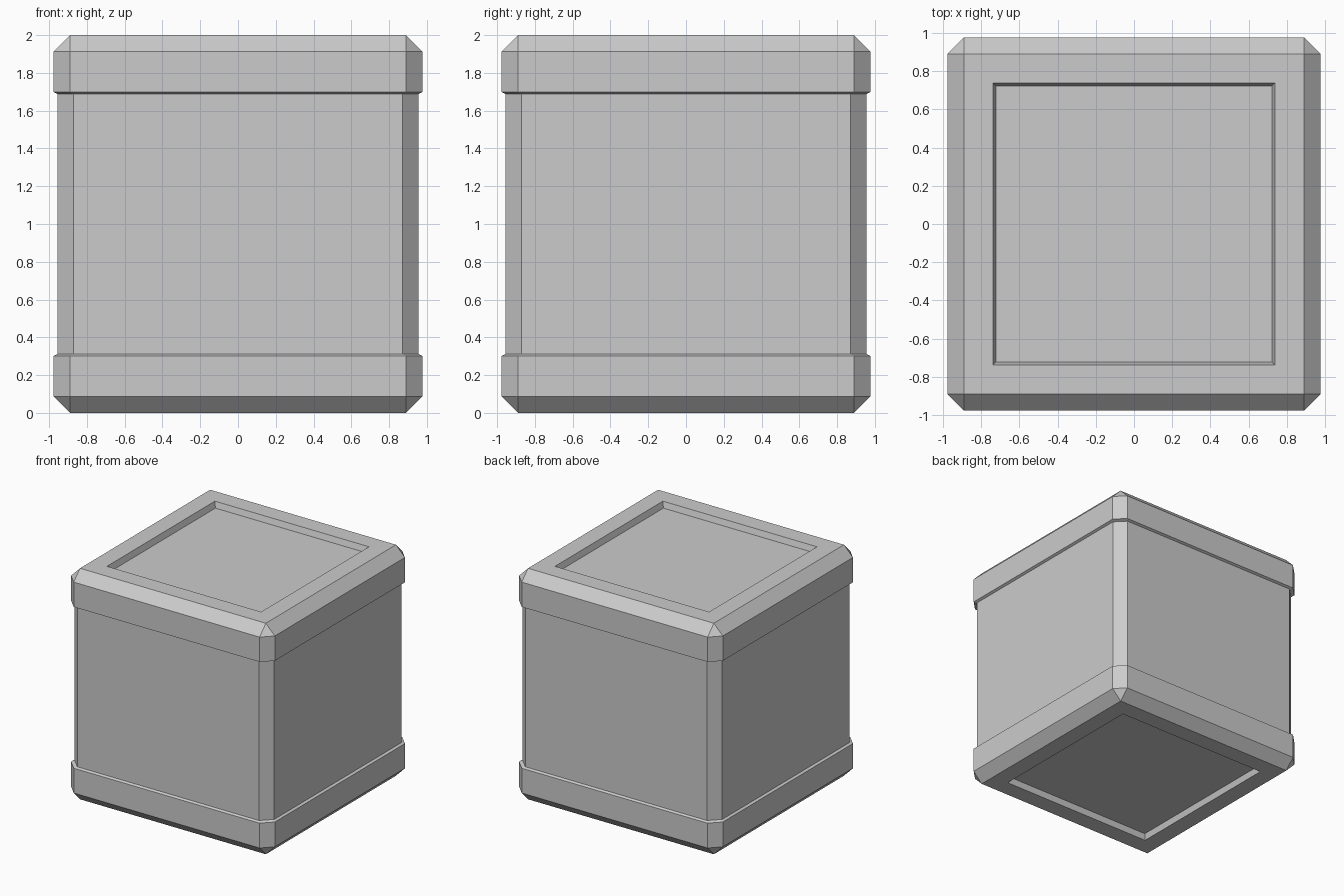
import bpy, bmesh

if "Cube" in bpy.data.objects:
    bpy.data.objects.remove(bpy.data.objects["Cube"])

# Half profile from the recessed bottom panel up to the band's top edge:
# (z, half width, half length of the flat side); equal values give a square ring
LOWER = [
    (0.05, 0.722, 0.722),    # recessed panel
    (0.0, 0.738, 0.738),     # recess rim
    (0.0, 0.89, 0.89),       # end face edge
    (0.087, 0.976, 0.89),    # chamfer
    (0.302, 0.976, 0.89),    # band
    (0.312, 0.956, 0.87),    # small ledge to the body
]
# Mirror the profile about mid height
PROFILE = LOWER + [(2.0 - z, h, f) for z, h, f in reversed(LOWER)]


def ring(bm, z, h, f):
    """Square ring with chamfered corners, counter-clockwise."""
    pts = [(f, -h), (h, -f), (h, f), (f, h), (-f, h), (-h, f), (-h, -f), (-f, -h)]
    return [bm.verts.new((x, y, z)) for x, y in pts]


bm = bmesh.new()
rings = [ring(bm, *p) for p in PROFILE]
for a, b in zip(rings, rings[1:]):
    for i in range(8):
        j = (i + 1) % 8
        bm.faces.new((a[i], a[j], b[j], b[i]))

# Panel floors
bm.faces.new(rings[0][::-1])
bm.faces.new(rings[-1])

# Collapse the square rings' doubled corners
bmesh.ops.remove_doubles(bm, verts=bm.verts[:], dist=0.0001)
bmesh.ops.recalc_face_normals(bm, faces=bm.faces[:])

mesh = bpy.data.meshes.new("crate")
bm.to_mesh(mesh)
bm.free()
crate = bpy.data.objects.new("crate", mesh)
bpy.context.collection.objects.link(crate)
